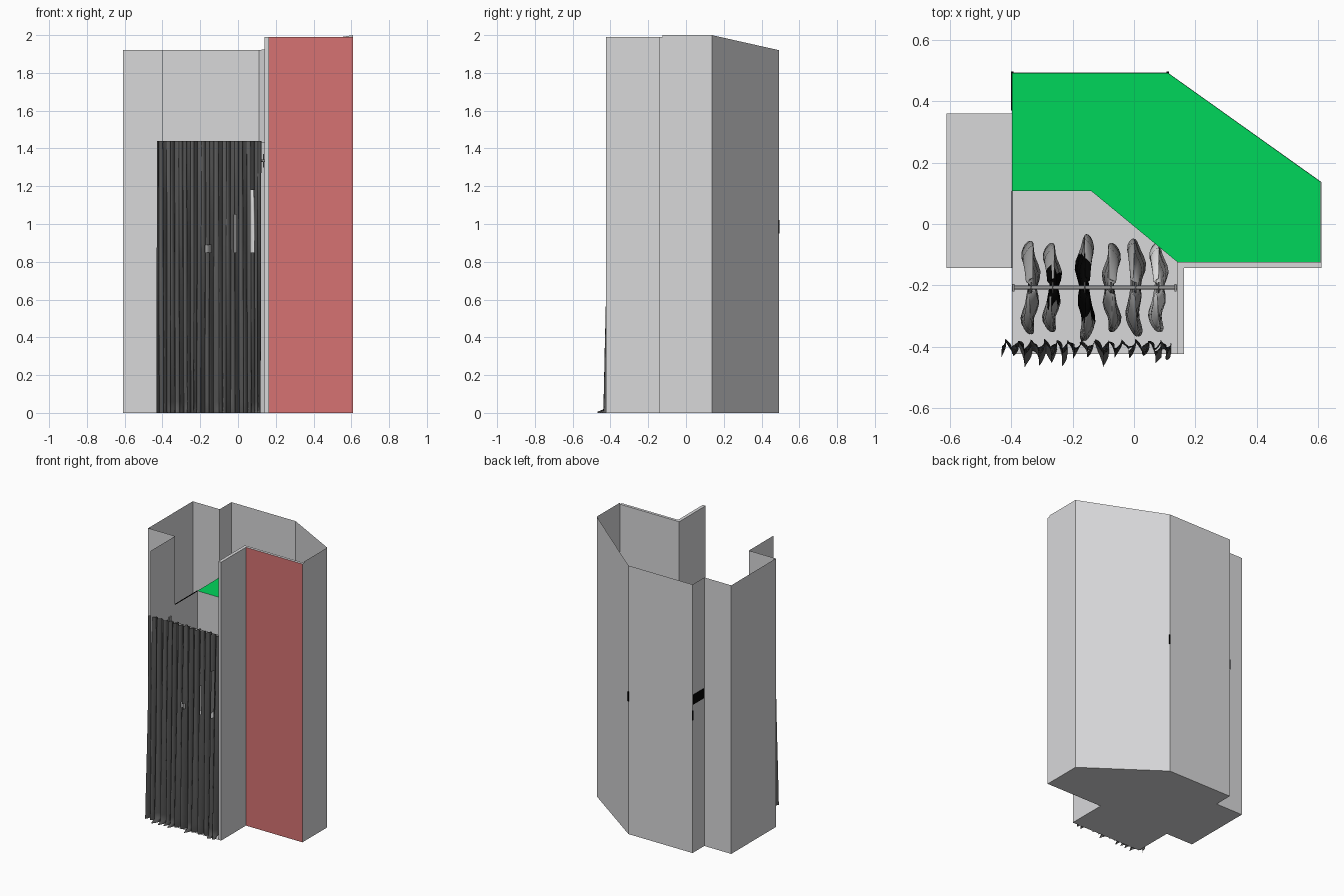
import bpy, bmesh, math, random
from mathutils import Vector

random.seed(4)
if "Cube" in bpy.data.objects:
    bpy.data.objects.remove(bpy.data.objects["Cube"])


def material(name, rgb):
    m = bpy.data.materials.new(name)
    m.use_nodes = True
    col = (*rgb, 1)
    m.diffuse_color = col
    m.node_tree.nodes["Principled BSDF"].inputs["Base Color"].default_value = col
    return m


WALL = material("wall grey", (0.69, 0.69, 0.70))
RED = material("muted red", (0.67, 0.17, 0.17))
GREEN = material("bright green", (0.0, 0.67, 0.105))
CLOTH = material("dark curtain grey", (0.11, 0.11, 0.11))
BLACK = material("black", (0.001, 0.001, 0.001))
GARMENT = material("garment grey", (0.32, 0.32, 0.32))
PALE = material("pale garment", (0.7, 0.7, 0.7))


def finish(name, bm, mats, smooth=False):
    me = bpy.data.meshes.new(name)
    bm.to_mesh(me)
    bm.free()
    ob = bpy.data.objects.new(name, me)
    bpy.context.collection.objects.link(ob)
    for m in mats:
        me.materials.append(m)
    for p in me.polygons:
        p.use_smooth = smooth
    return ob


def plate(name, pts, z, mat):
    """Flat sheet from a plan outline."""
    bm = bmesh.new()
    bm.faces.new([bm.verts.new((x, y, z)) for x, y in pts])
    finish(name, bm, [mat])


def sheet_wall(name, path):
    """Thin wall that follows a plan path of (x, y, top height)."""
    bm = bmesh.new()
    cols = [(bm.verts.new((x, y, 0)), bm.verts.new((x, y, h))) for x, y, h in path]
    for (a, b), (c, d) in zip(cols, cols[1:]):
        bm.faces.new((a, c, d, b))
    finish(name, bm, [WALL])


def box(name, lo, hi, mat):
    bm = bmesh.new()
    bmesh.ops.create_cube(bm, size=1)
    for v in bm.verts:
        v.co = Vector(l + (c + 0.5) * (h - l) for l, h, c in zip(lo, hi, v.co))
    return finish(name, bm, [mat])


# Outer shell
LOW, HIGH, SIDE, BACK = 1.92, 2.0, -0.397, 0.493
plate("floor", [(-0.61, -0.143), (SIDE, -0.143), (SIDE, -0.423), (0.163, -0.423),
                (0.163, -0.143), (0.61, -0.143), (0.61, 0.137), (0.11, BACK),
                (SIDE, BACK), (SIDE, 0.36), (-0.61, 0.36)][::-1], 0, WALL)
sheet_wall("outer_wall", [(0.61, -0.125, HIGH), (0.61, 0.137, HIGH), (0.11, BACK, LOW),
                          (SIDE, BACK, LOW), (SIDE, 0.36, LOW), (-0.61, 0.36, LOW),
                          (-0.61, -0.143, LOW), (SIDE, -0.143, LOW), (SIDE, -0.423, LOW)])
box("entrance_side_wall", (0.14, -0.423, 0), (0.163, -0.123, 1.99), WALL)
front = box("front_panel", (0.163, -0.143, 0), (0.61, -0.123, 1.99), WALL)
front.data.materials.append(RED)
for p in front.data.polygons:
    p.material_index = int(p.normal.y < -0.5)

# Small black marks on the rear corners
box("rear_mark", (SIDE - 0.003, 0.37, 1.06), (SIDE + 0.003, BACK - 0.005, 1.13), BLACK)
for side, x in (("left", 0.11), ("right", SIDE)):
    box(side + "_corner_mark", (x - 0.004, BACK - 0.004, 0.95),
        (x + 0.004, BACK + 0.003, 1.02), BLACK)

# Inner partition and the green deck behind it
DECK = 1.433
sheet_wall("partition", [(SIDE, -0.143, DECK), (SIDE, 0.108, DECK), (-0.14, 0.108, DECK),
                         (0.14, -0.123, DECK)])
plate("green_deck", [(SIDE, 0.108), (-0.14, 0.108), (0.14, -0.123), (0.608, -0.123),
                     (0.608, 0.137), (0.11, BACK - 0.001), (SIDE, BACK - 0.001)], DECK, GREEN)
box("partition_edge", (SIDE - 0.002, -0.143, DECK - 0.003),
    (SIDE + 0.002, 0.108, DECK + 0.002), BLACK)


# Curtain: pleats that deepen towards the floor, with a few narrow gaps
def curtain():
    bm = bmesh.new()
    nx, top = 220, 1.44
    levels = [0.0, 0.006, 0.02, 0.06, 0.15, 0.3, 0.5, 0.7, 0.85, 0.89, 1.05, 1.18, 1.3, top]
    gaps = [(0.065, 0.085, 0.85, 1.18), (-0.025, -0.013, 0.85, 1.05), (-0.175, -0.14, 0.85, 0.89)]
    phase = [random.uniform(-0.9, 0.9) for _ in range(17)]
    rows = []
    for z in levels:
        drop = 1 - z / top
        row = []
        for i in range(nx + 1):
            u = i / nx
            cell, f = divmod(u * 15, 1)
            k = phase[int(cell)] * (1 - f) + phase[int(cell) + 1] * f
            a = u * 13 * math.tau + k * (0.7 + drop)
            x = -0.43 + 0.55 * u + 0.004 * math.sin(2 * a + 1)
            y = -0.39 - 0.02 * drop + (0.012 + 0.012 * drop) * math.sin(a)
            y += 0.004 * math.sin(1.7 * a + 3 * z)
            if z < 0.01:
                y -= 0.015 + 0.02 * math.sin(5 * k + 17 * u)
            row.append(bm.verts.new((x, y, z)))
        rows.append(row)
    for r, s in zip(rows, rows[1:]):
        for i in range(nx):
            x, z = r[i].co.x, (r[i].co.z + s[i].co.z) / 2
            if not any(a < x < b and lo < z < hi for a, b, lo, hi in gaps):
                bm.faces.new((r[i], r[i + 1], s[i + 1], s[i]))
    finish("curtain", bm, [CLOTH], True)


curtain()

# Clothes rail with end brackets
RAIL_Y, RAIL_Z = -0.207, 1.335
bpy.ops.mesh.primitive_cylinder_add(vertices=16, radius=0.006, depth=0.53,
                                    location=(-0.125, RAIL_Y, RAIL_Z),
                                    rotation=(0, math.pi / 2, 0))
rail = bpy.context.object
rail.name = "clothes_rail"
rail.data.materials.append(GARMENT)
bpy.ops.object.shade_smooth_by_angle()
for side, x in (("left", 0.132), ("right", SIDE + 0.002)):
    box(side + "_rail_bracket", (x, RAIL_Y - 0.012, RAIL_Z - 0.035),
        (x + 0.006, RAIL_Y + 0.012, RAIL_Z + 0.035), GARMENT)


# Garments hanging across the rail; a core of some is black
def garment(i, x, mat, reach, core):
    bm = bmesh.new()
    n, rings = 36, []
    off = random.uniform(0, 6)
    for z, depth, thick in ((1.29, 0.03, 0.008), (1.265, 0.08, 0.014), (1.22, 0.13, 0.024),
                            (1.1, 0.145, 0.032), (0.95, 0.14, 0.034), (0.84, 0.145, 0.037)):
        ring = []
        for j in range(n):
            a = j / n * math.tau
            c = math.cos(a)
            w = thick * (0.4 + 0.6 * abs(c)) * math.sin(a)
            sway = 0.009 * math.sin(4 * c + off + 3 * z) + 0.004 * math.sin(9 * c + off)
            ring.append(bm.verts.new((x + w + sway, RAIL_Y + depth * c * reach, z)))
        rings.append(ring)
    for r, s in zip(rings, rings[1:]):
        for j in range(n):
            k = (j + 1) % n
            bm.faces.new((r[j], s[j], s[k], r[k]))
    bm.faces.new(rings[0])
    ob = finish(f"garment_{i}", bm, [mat, BLACK], True)
    for p in ob.data.polygons:
        p.material_index = int(abs(p.center.y - RAIL_Y) < core)
    bpy.ops.mesh.primitive_torus_add(major_radius=0.016, minor_radius=0.003,
                                     major_segments=16, minor_segments=6,
                                     location=(x, RAIL_Y, RAIL_Z - 0.006),
                                     rotation=(0, math.pi / 2, 0))
    hook = bpy.context.object
    hook.name = f"hanger_hook_{i}"
    hook.data.materials.append(GARMENT)
    box(f"hanger_neck_{i}", (x - 0.003, RAIL_Y - 0.003, 1.28),
        (x + 0.003, RAIL_Y + 0.003, RAIL_Z - 0.02), GARMENT)


for i, (x, mat, reach, core) in enumerate([
        (-0.335, GARMENT, 1.05, 0), (-0.265, GARMENT, 1.0, 0.05), (-0.16, GARMENT, 1.2, 0.1),
        (-0.075, GARMENT, 1.0, 0), (0.005, GARMENT, 1.1, 0), (0.08, PALE, 1.0, 0)]):
    garment(i + 1, x, mat, reach, core)
